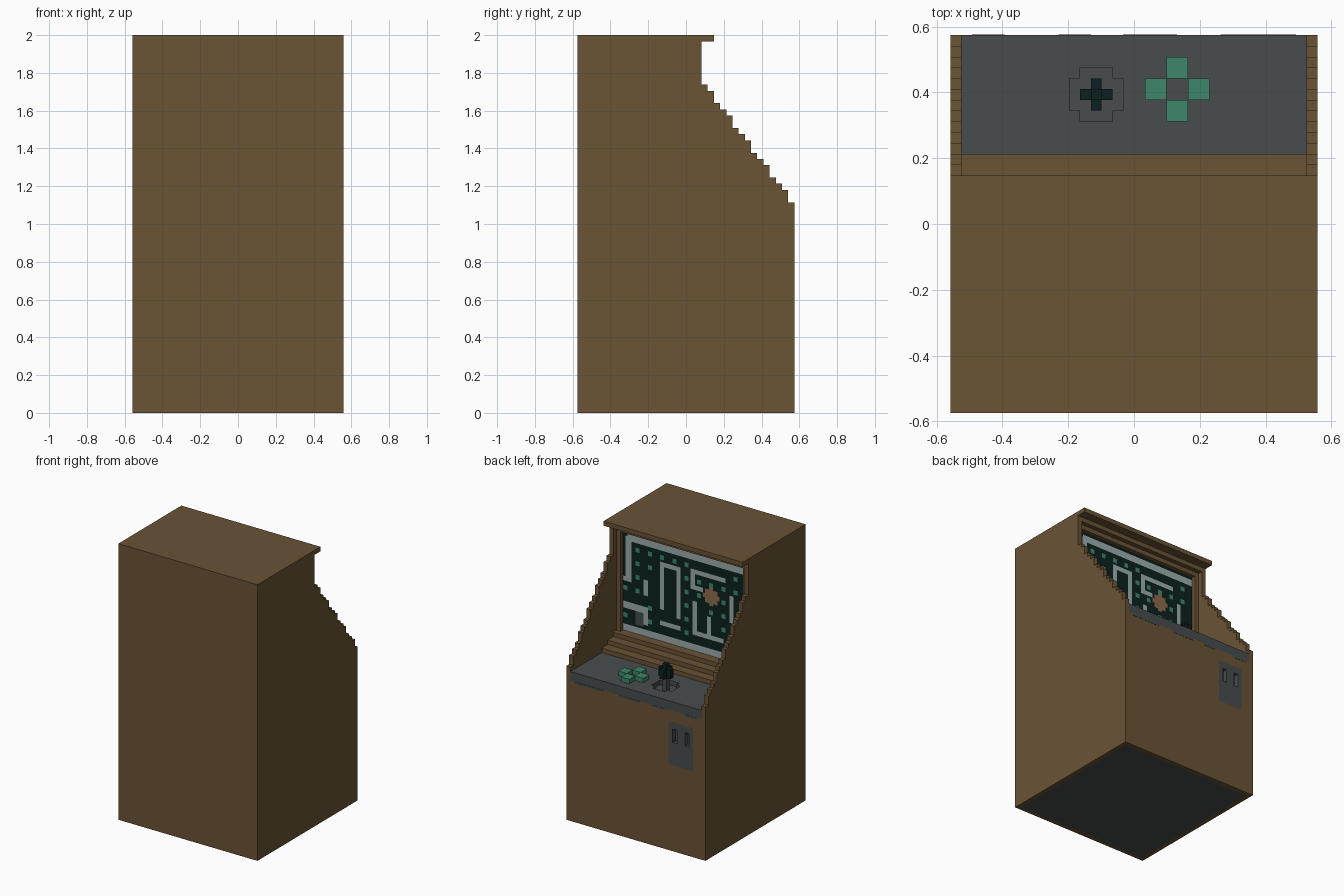
import bpy, bmesh, math

if "Cube" in bpy.data.objects:
    bpy.data.objects.remove(bpy.data.objects["Cube"])

U = 2 / 61  # one block of the grid; width 34, depth 35, height 61 blocks


def material(name, r, g, b):
    m = bpy.data.materials.new(name)
    m.diffuse_color = (r, g, b, 1)
    m.use_nodes = True
    m.node_tree.nodes["Principled BSDF"].inputs["Base Color"].default_value = m.diffuse_color
    return m


WOOD = material("brown wood", 0.144, 0.088, 0.036)
GREY = material("dark grey", 0.065, 0.073, 0.075)
GREEN = material("green", 0.047, 0.242, 0.145)
BLACK = material("screen black", 0.0037, 0.0145, 0.0145)
PALE = material("maze grey", 0.33, 0.41, 0.41)
TAN = material("tan", 0.27, 0.15, 0.07)


def P(i, j, k):
    return (i * U, (j - 17.5) * U, k * U)


def finish(name, bm, *mats):
    me = bpy.data.meshes.new(name)
    bm.to_mesh(me)
    bm.free()
    for m in mats:
        me.materials.append(m)
    ob = bpy.data.objects.new(name, me)
    bpy.context.collection.objects.link(ob)
    return ob


def prism(name, mat, points, a, b, axis="x"):
    """Extrude a closed outline along x (points are y,z) or z (points are x,y)."""
    bm = bmesh.new()
    place = (lambda p: P(a, p[0], p[1])) if axis == "x" else (lambda p: P(p[0], p[1], a))
    f = bm.faces.new([bm.verts.new(place(p)) for p in points])
    r = bmesh.ops.extrude_face_region(bm, geom=[f])
    d = (b - a) * U
    bmesh.ops.translate(bm, vec=(d, 0, 0) if axis == "x" else (0, 0, d),
                        verts=[v for v in r["geom"] if isinstance(v, bmesh.types.BMVert)])
    bmesh.ops.recalc_face_normals(bm, faces=bm.faces)
    return finish(name, bm, mat)


def box(name, mat, x0, x1, y0, y1, z0, z1):
    return prism(name, mat, [(x0, y0), (x1, y0), (x1, y1), (x0, y1)], z0, z1, "z")


def cut(ob, cutter):
    mod = ob.modifiers.new("cut", "BOOLEAN")
    mod.operation, mod.solver, mod.object = "DIFFERENCE", "EXACT", cutter
    bpy.context.view_layer.objects.active = ob
    bpy.ops.object.modifier_apply(modifier=mod.name)
    bpy.data.objects.remove(cutter)


# side panels with the stepped slope
side = [(0, 0), (35, 0)]
tops = [53, 52, 50, 49, 48, 46, 45, 44, 42, 41, 40, 38, 37, 36, 34]
for n in range(14, -1, -1):
    side += [(21 + n, tops[n]), (20 + n, tops[n])]
side += [(20, 60), (22, 60), (22, 61), (0, 61)]
prism("side_panel_left", WOOD, side, -17, -16)
prism("side_panel_right", WOOD, side, 16, 17)

# cabinet body between the sides: plinth rim, steps under the screen, stepped hood
body = prism("cabinet_body", WOOD, [
    (0, 0), (1, 0), (1, 1), (34, 1), (34, 0), (35, 0), (35, 31), (24, 31), (24, 34),
    (22, 34), (22, 35), (20, 35), (20, 36), (17.8, 36), (17.8, 58), (19, 58), (19, 59),
    (20, 59), (20, 60), (22, 60), (22, 61), (0, 61)], -16, 16)
box("base_plate", GREY, -16, 16, 1, 34, 0, 1)
for s, label in ((-1, "left"), (1, "right")):
    box("screen_frame_" + label, WOOD, *sorted((15 * s, 16 * s)), 17.8, 19, 36, 58)

# coin plate let into the body, with two slots
cut(body, box("coin_cutter", WOOD, -14, -8, 33, 36, 19, 28.5))
coin = box("coin_plate", GREY, -14, -8, 33, 35, 19, 28.5)
for x in (-13, -10):
    cut(coin, box("slot_cutter", GREY, x, x + 1, 34, 36, 24, 27))


def plus(x, y, w, c):
    """Square outline of width w with the corners notched by c."""
    a, b, d = c, w - c, w
    pts = [(a, 0), (b, 0), (b, a), (d, a), (d, b), (b, b),
           (b, d), (a, d), (a, b), (0, b), (0, a), (a, a)]
    return [(x + p, y + q) for p, q in pts]


# control panel with its joystick well, and its uneven painted lower edge
panel = box("control_panel", GREY, -16, 16, 24, 35, 31, 33)
cut(panel, prism("well_cutter", GREY, plus(-6, 27, 5, 1), 32, 34, "z"))
for n, (x0, x1) in enumerate([(-15, -12), (-7, -4), (-1, 4), (8, 15)]):
    box(f"panel_edge_{n}", GREY, x0, x1, 34.9, 35.05, 30.6, 31)

# joystick
box("joystick_stick", GREY, -4, -3, 29, 30, 32, 35)
prism("joystick_knob", BLACK, plus(-5, 28, 3, 1), 35, 37, "z")
box("joystick_cap", BLACK, -4, -3, 29, 30, 37, 38)

# four buttons in a diamond
for n, (x, y) in enumerate([(1, 29), (5, 29), (3, 31), (3, 27)]):
    box(f"button_{n}", GREEN, x, x + 2, y, y + 2, 33, 34)

# maze walls on the screen: column, row to column, row, counted from the top corner
WALLS = [(1.3, 1.3, 30, 1.3), (1.3, 1.3, 1.3, 10.5), (0, 10.5, 1.3, 10.5),
         (0, 16.3, 5.3, 16.3), (5.3, 16.3, 5.3, 19), (0, 21.3, 30, 21.3),
         (9.5, 5, 13.5, 5), (9.5, 5, 9.5, 14.5), (13.5, 5, 13.5, 15.5),
         (5.5, 10, 5.5, 12.5), (9.5, 18, 13.5, 18),
         (17, 4.5, 24.5, 4.5), (17, 4.5, 17, 8), (17, 8, 19, 8),
         (17.5, 11.5, 17.5, 18), (17.5, 18, 24, 18), (21, 14, 21, 18),
         (26.5, 8, 26.5, 13), (26.5, 13, 30, 13), (27, 17, 30, 17)]


def wall_distance(c, r):
    return min(math.hypot(c - min(max(c, w[0]), w[2]), r - min(max(r, w[1]), w[3]))
               for w in WALLS)


def screen_colour(c, r):
    if math.hypot(c - 21.5, r - 9) < 1.8:
        return 3  # round runner
    if abs(c - 4) < 1 and abs(r - 18.5) < 1.5:
        return 4  # chaser
    if wall_distance(c, r) < 0.72:
        return 1
    dc, dr = round((c - 0.5) / 3) * 3 + 0.5, round((r - 0.5) / 3) * 3 + 0.5
    if abs(c - dc) + abs(r - dr) < 0.7 and wall_distance(dc, dr) > 1.2:
        return 2  # dots
    return 0


bm = bmesh.new()
H = 0.5
grid = [[bm.verts.new(P(15 - a * H, 18, 58 - b * H)) for b in range(45)] for a in range(61)]
for a in range(60):
    for b in range(44):
        f = bm.faces.new((grid[a + 1][b + 1], grid[a + 1][b], grid[a][b], grid[a][b + 1]))
        f.material_index = screen_colour((a + 0.5) * H, (b + 0.5) * H)
finish("screen", bm, BLACK, PALE, GREEN, TAN, GREY)
